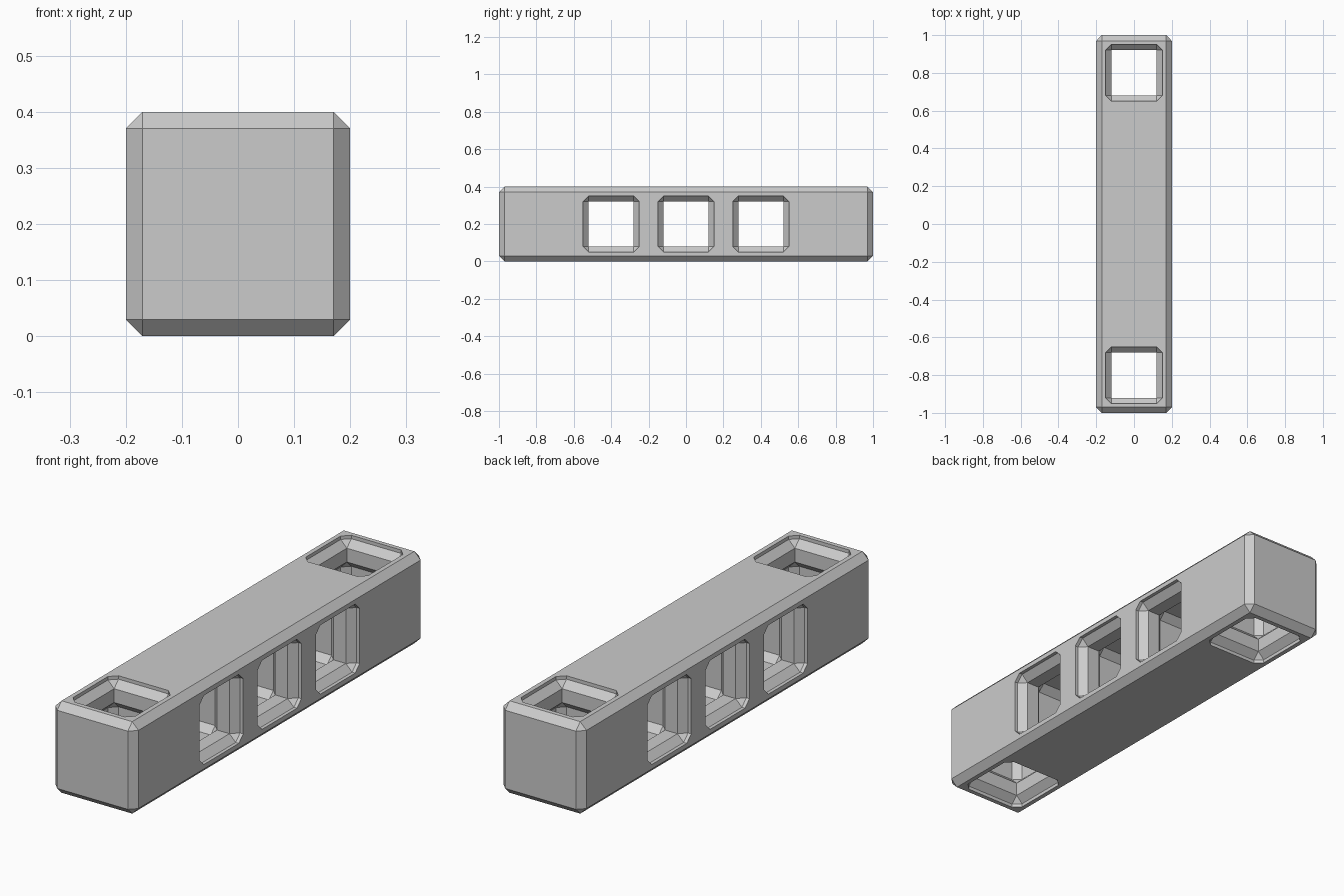
import bpy
import bmesh
from math import pi
from mathutils import Matrix

default_cube = bpy.data.objects.get("Cube")
if default_cube:
    bpy.data.objects.remove(default_cube, do_unlink=True)

SIZE = 0.4
LENGTH = 2.0
CHAMFER = 0.03
SQUARE = 0.12             # half width of the narrow bore
WIDE = SQUARE + CHAMFER   # half width of the wide bore

# One flat grey
grey = bpy.data.materials.new("light_grey")
grey.use_nodes = True
colour = (0.6, 0.6, 0.6, 1)
grey.diffuse_color = colour
grey.node_tree.nodes["Principled BSDF"].inputs["Base Color"].default_value = colour


def to_object(name, bm):
    mesh = bpy.data.meshes.new(name)
    bm.to_mesh(mesh)
    bm.free()
    mesh.materials.append(grey)
    obj = bpy.data.objects.new(name, mesh)
    bpy.context.collection.objects.link(obj)
    return obj


def hole_ring(bm, z, h):
    """Octagon of half width h whose corners close to a square at SQUARE."""
    c = SQUARE
    points = [(h, -c), (h, c), (c, h), (-c, h),
              (-h, c), (-h, -c), (-c, -h), (c, -h)]
    return [bm.verts.new((x, y, z)) for x, y in points]


def hole_cutter(name, y, sideways):
    """Bore with recessed mouths, two narrow rims and a wide middle chamber."""
    half = [(0.25, WIDE), (0.185, WIDE), (0.155, SQUARE),
            (0.095, SQUARE), (0.065, WIDE)]
    profile = [(-z, h) for z, h in half] + half[::-1]
    bm = bmesh.new()
    rings = [hole_ring(bm, z, h) for z, h in profile]
    for a, b in zip(rings, rings[1:]):
        for i in range(8):
            j = (i + 1) % 8
            bm.faces.new((a[i], a[j], b[j], b[i]))
    bm.faces.new(rings[0][::-1])
    bm.faces.new(rings[-1])
    bmesh.ops.remove_doubles(bm, verts=bm.verts[:], dist=0.0001)
    bmesh.ops.recalc_face_normals(bm, faces=bm.faces[:])
    turn = Matrix.Rotation(pi / 2 if sideways else 0, 4, "Y")
    bm.transform(Matrix.Translation((0, y, SIZE / 2)) @ turn)
    cutter = to_object(name, bm)
    cutter.hide_render = True
    cutter.hide_viewport = True
    return cutter


# Chamfered beam
bm = bmesh.new()
bmesh.ops.create_cube(bm, size=1)
bm.transform(Matrix.Translation((0, 0, SIZE / 2))
             @ Matrix.Diagonal((SIZE, LENGTH, SIZE, 1)))
bmesh.ops.bevel(bm, geom=bm.edges[:], offset=CHAMFER, segments=1,
                affect="EDGES", profile=0.5)
beam = to_object("beam", bm)

# Three sideways holes, and an upright hole near each end
cutters = [hole_cutter("side_hole_cutter", y, True) for y in (-0.4, 0, 0.4)]
cutters += [hole_cutter("upright_hole_cutter", y, False) for y in (-0.8, 0.8)]
for cutter in cutters:
    mod = beam.modifiers.new("hole", "BOOLEAN")
    mod.operation = "DIFFERENCE"
    mod.solver = "EXACT"
    mod.object = cutter

# Bake the cuts and drop the cutters
bpy.context.view_layer.update()
graph = bpy.context.evaluated_depsgraph_get()
baked = bpy.data.meshes.new_from_object(beam.evaluated_get(graph))
beam.modifiers.clear()
beam.data = baked
baked.materials.clear()
baked.materials.append(grey)
for face in baked.polygons:
    face.material_index = 0
    face.use_smooth = False
for cutter in cutters:
    bpy.data.objects.remove(cutter, do_unlink=True)
